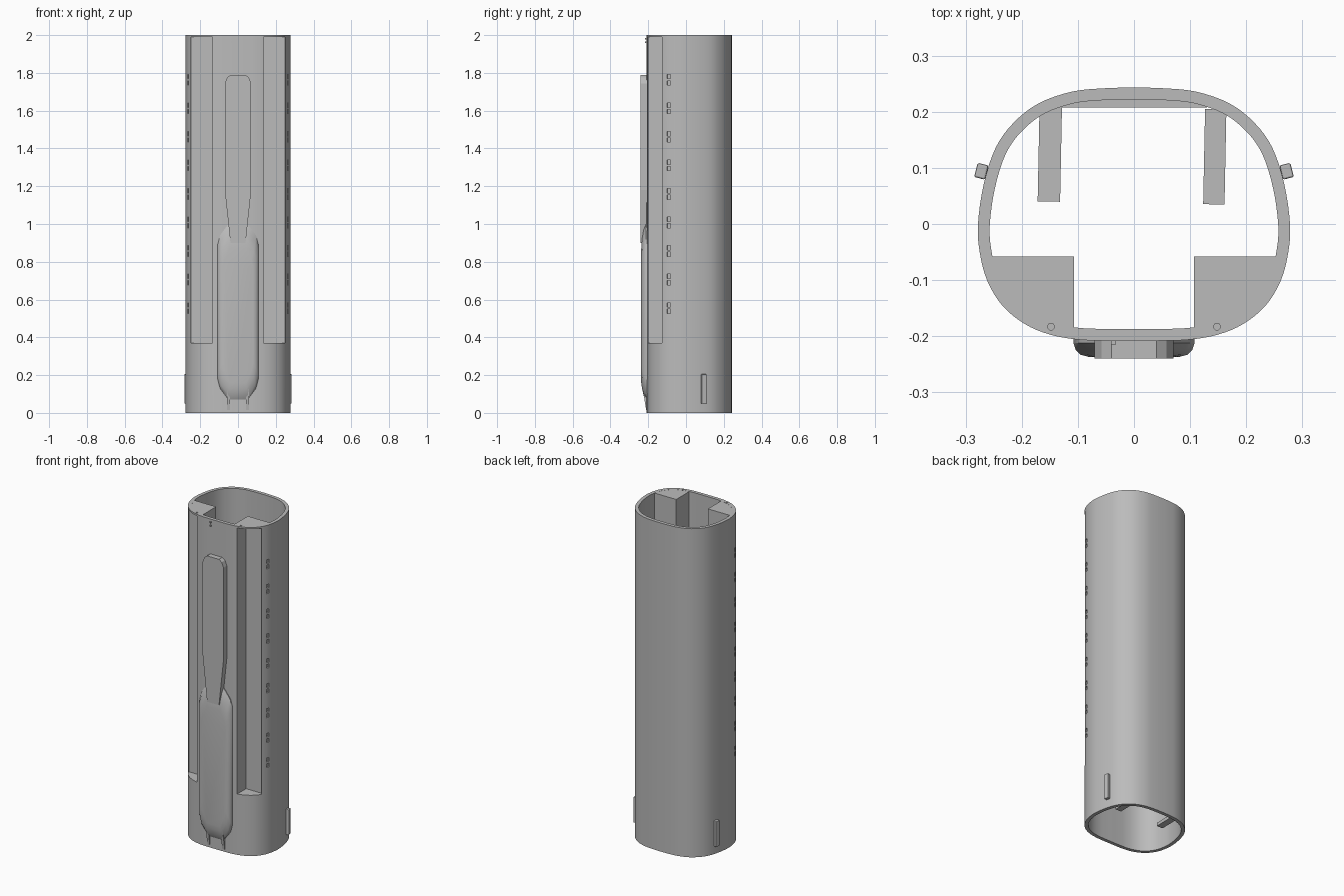
import bpy, bmesh, math
from mathutils import Vector, Matrix

if "Cube" in bpy.data.objects:
    bpy.data.objects.remove(bpy.data.objects["Cube"], do_unlink=True)

grey = bpy.data.materials.new("plain grey")
grey.use_nodes = True
grey.diffuse_color = (0.5, 0.5, 0.5, 1)
grey.node_tree.nodes["Principled BSDF"].inputs["Base Color"].default_value = (0.5, 0.5, 0.5, 1)


def make(name, bm):
    bmesh.ops.recalc_face_normals(bm, faces=bm.faces)
    mesh = bpy.data.meshes.new(name)
    bm.to_mesh(mesh)
    bm.free()
    mesh.materials.append(grey)
    ob = bpy.data.objects.new(name, mesh)
    bpy.context.collection.objects.link(ob)
    return ob


def activate(ob):
    bpy.ops.object.select_all(action='DESELECT')
    ob.select_set(True)
    bpy.context.view_layer.objects.active = ob


def smooth(ob, angle=30):
    activate(ob)
    bpy.ops.object.shade_smooth_by_angle(angle=math.radians(angle))


def loft(bm, rings):
    """Skin a list of closed rings and cap both ends."""
    loops = [[bm.verts.new(p) for p in ring] for ring in rings]
    n = len(loops[0])
    for a, b in zip(loops, loops[1:]):
        for i in range(n):
            j = (i + 1) % n
            bm.faces.new((a[i], a[j], b[j], b[i]))
    bm.faces.new(loops[0][::-1])
    bm.faces.new(loops[-1])


def prism(name, outline, z0, z1):
    bm = bmesh.new()
    loft(bm, [[(p[0], p[1], z) for p in outline] for z in (z0, z1)])
    return make(name, bm)


def add_box(bm, lo, hi, turn=0):
    lo, hi = Vector(lo), Vector(hi)
    mat = Matrix.Translation((lo + hi) / 2) @ Matrix.Rotation(turn, 4, 'Z')
    bmesh.ops.create_cube(bm, size=1, matrix=mat @ Matrix.Diagonal((*(hi - lo), 1)))


def box(name, lo, hi, turn=0):
    bm = bmesh.new()
    add_box(bm, lo, hi, turn)
    return make(name, bm)


def cut(ob, cutter):
    mod = ob.modifiers.new("cut", 'BOOLEAN')
    mod.operation, mod.solver, mod.object = 'DIFFERENCE', 'EXACT', cutter
    activate(ob)
    bpy.ops.object.modifier_apply(modifier=mod.name)


def discard(ob):
    bpy.data.objects.remove(ob, do_unlink=True)


# Rounded cross-section: half profile from back to front, splined and mirrored
half = [(0, .243), (.05, .242), (.11, .236), (.17, .215), (.215, .18), (.247, .135),
        (.268, .07), (.278, 0), (.275, -.05), (.262, -.1), (.235, -.145), (.195, -.178),
        (.15, -.197), (.1, -.206), (.05, -.208), (0, -.208)]
ctrl = [Vector(p) for p in half] + [Vector((-x, y)) for x, y in half[-2:0:-1]]
outer = []
for i in range(len(ctrl)):
    a, b, c, d = (ctrl[(i + k) % len(ctrl)] for k in (-1, 0, 1, 2))
    for s in range(4):
        t = s / 4
        outer.append(b + (c - a) * t / 2 + (a * 2 - b * 5 + c * 4 - d) * t**2 / 2
                     + (b * 3 - a - c * 3 + d) * t**3 / 2)


def inset(amount):
    n, pts = len(outer), []
    for i, p in enumerate(outer):
        tan = (outer[(i + 1) % n] - outer[i - 1]).normalized()
        pts.append(p + Vector((tan.y, -tan.x)) * amount)
    return pts


# Hollow sleeve
sleeve = prism("sleeve", outer, 0, 2)
cavity = prism("cavity_cutter", inset(.021), -.1, 2.1)
cut(sleeve, cavity)
discard(cavity)

# Front corner blocks, embedded in the wall
mid = inset(.012)
blocks = []
arc = [p for p in mid if p.x > .107 and p.y < -.058]
for side, name in ((1, "left_block"), (-1, "right_block")):
    pts = [(.107, -.058), (arc[0].x, -.058), *[(p.x, p.y) for p in arc], (.107, arc[-1].y)]
    blocks.append(prism(name, [(x * side, y) for x, y in pts], .33, 1.9995))

# Long grooves and screw holes through wall and blocks
for side, block in zip((1, -1), blocks):
    xs = sorted((.135 * side, .248 * side))
    groove = box("groove_cutter", (xs[0], -.3, .37), (xs[1], -.115, 1.99))
    bm = bmesh.new()
    bmesh.ops.create_cone(bm, cap_ends=True, segments=16, radius1=.006, radius2=.006, depth=.04,
                          matrix=Matrix.Translation((.148 * side, -.183, 2.012)))
    hole = make("hole_cutter", bm)
    for ob in (sleeve, block):
        cut(ob, groove)
        cut(ob, hole)
    discard(groove)
    discard(hole)

# Paired side slots
bm = bmesh.new()
for side in (1, -1):
    for row in range(9):
        for dz in (-.017, .017):
            z = .555 + row * .151 + dz
            add_box(bm, (side * .265 - .009, -.102, z - .011),
                    (side * .265 + .009, -.082, z + .011), -.3 * side)
slots = make("slot_cutter", bm)
cut(sleeve, slots)
discard(slots)
for ob in [sleeve] + blocks:
    smooth(ob)

# Side tabs near the bottom
for side, name in ((1, "left_tab"), (-1, "right_tab")):
    tab = box(name, (side * .272 - .010, .081, .05), (side * .272 + .010, .107, .205), side * .25)
    bev = tab.modifiers.new("soft", 'BEVEL')
    bev.width, bev.segments = .003, 2

# Inner clip: two arms joined by a back strip
box("clip_left_arm", (.125, .035, .05), (.163, .205, .07), -.02)
box("clip_right_arm", (-.17, .04, .05), (-.13, .212, .07), -.02)
box("clip_back", (-.14, .208, .05), (.13, .226, .07))


# Lower front holder with rounded flanks
def holder_ring(y, w, tip, z0, z1):
    right = [(tip, z0), (w * .88, z0 + .06), (w, z0 + .11), (w, z1 - .11),
             (w * .88, z1 - .06), (tip, z1)]
    pts = right + [(-x, z) for x, z in right[::-1]]
    return [(x, y, z) for x, z in pts]


bm = bmesh.new()
loft(bm, [holder_ring(-.195, .108, .05, .07, 1.0), holder_ring(-.212, .108, .05, .07, 1.0),
          holder_ring(-.224, .104, .048, .09, .97), holder_ring(-.233, .095, .046, .13, .92),
          holder_ring(-.237, .08, .044, .16, .87)])
smooth(make("front_holder", bm), 40)

# Upper front blade, tapering into the holder
blade = [(.04, .90), (.07, 1.18), (.07, 1.745), (.058, 1.775), (.04, 1.788)]
blade += [(-x, z) for x, z in blade[::-1]]
bm = bmesh.new()
loft(bm, [[(x, y, z) for x, z in blade] for y in (-.2, -.24)])
make("front_blade", bm)

# Prongs under the holder
for side, name in ((1, "left_prong"), (-1, "right_prong")):
    bm = bmesh.new()
    loft(bm, [[(side * (x + off), y, z) for y, z in ((-.2, .015), (-.211, .015), (-.234, .16), (-.2, .16))]
              for x, off in ((.042, 0), (.058, 0))])
    make(name, bm)

# Tiny marker pins at the top of the front
for i in range(2):
    box("marker_pin_%d" % (i + 1), (-.041, -.216, 1.958 + i * .02), (-.033, -.2, 1.966 + i * .02))
